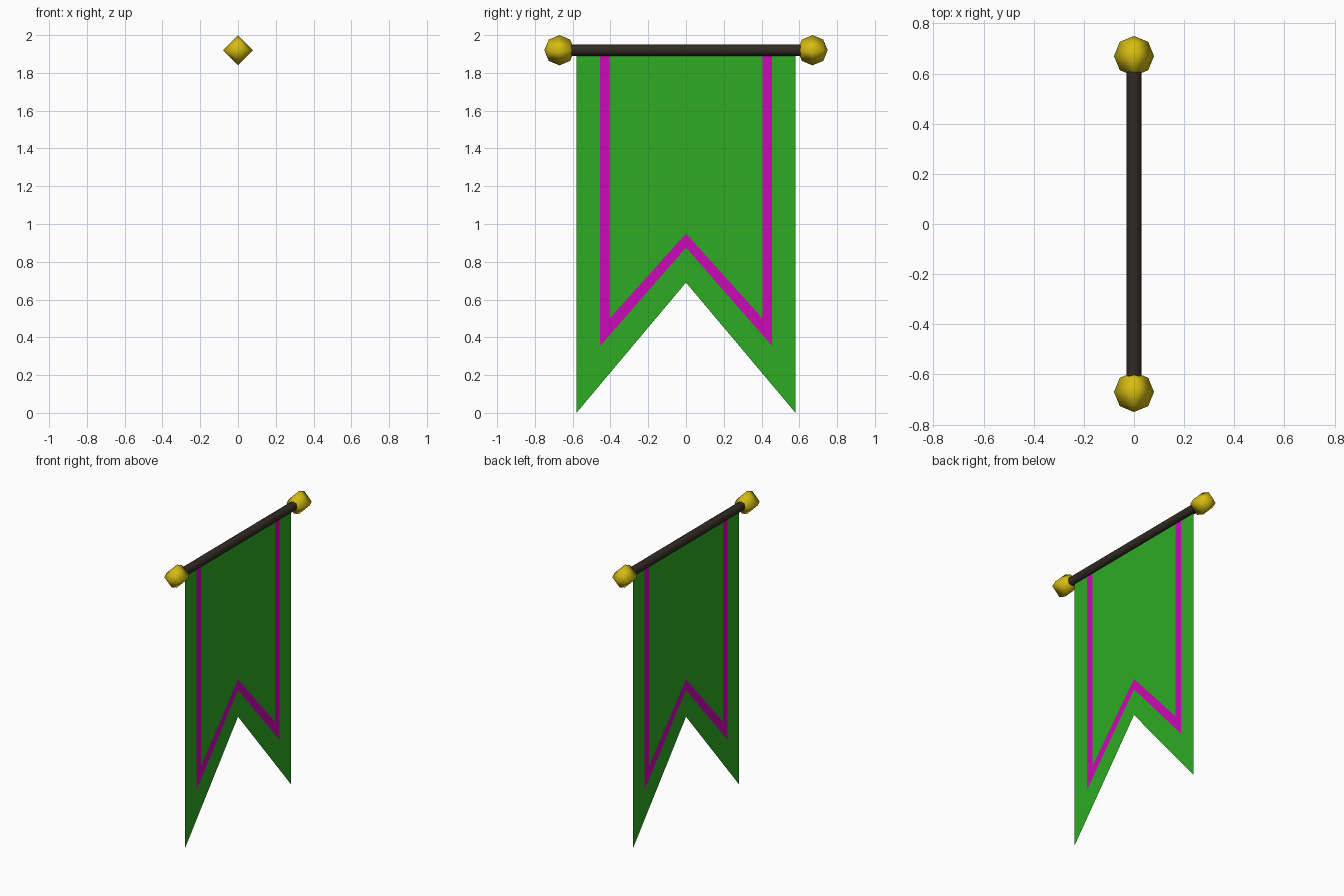
import bpy, bmesh, math
from mathutils import Matrix

if "Cube" in bpy.data.objects:
    bpy.data.objects.remove(bpy.data.objects["Cube"])


def material(name, rgb):
    m = bpy.data.materials.new(name)
    m.diffuse_color = (*rgb, 1)
    m.use_nodes = True
    m.node_tree.nodes["Principled BSDF"].inputs["Base Color"].default_value = m.diffuse_color
    return m


GREEN = material("green cloth", (0.027, 0.41, 0.017))
MAGENTA = material("magenta trim", (0.60, 0.003, 0.47))
GOLD = material("gold", (0.67, 0.50, 0.006))
WOOD = material("dark wood", (0.032, 0.024, 0.018))

ROD_Z = 1.92
ALONG_Y = Matrix.Rotation(math.pi / 2, 4, 'X')


def make_object(name, bm, mats):
    mesh = bpy.data.meshes.new(name)
    bm.to_mesh(mesh)
    bm.free()
    ob = bpy.data.objects.new(name, mesh)
    bpy.context.collection.objects.link(ob)
    for m in mats:
        mesh.materials.append(m)
    return ob


# Banner cloth: nested outlines (y, z) of one half, bridged into bands
outlines = [
    [(0.58, 1.90), (0.58, 0.0), (0, 0.69)],       # cloth edge
    [(0.455, 1.90), (0.455, 0.355), (0, 0.875)],  # trim outer edge
    [(0.405, 1.90), (0.405, 0.50), (0, 0.95)],    # trim inner edge
]
bm = bmesh.new()
rows = [[bm.verts.new((0, y, z)) for y, z in line] for line in outlines]
for band, (outer, inner) in enumerate(zip(rows, rows[1:])):
    for i in range(2):
        f = bm.faces.new((outer[i], inner[i], inner[i + 1], outer[i + 1]))
        f.material_index = band  # border green, trim magenta
bm.faces.new((rows[2][0], bm.verts.new((0, 0, 1.90)), rows[2][2], rows[2][1]))
banner = make_object("banner", bm, [GREEN, MAGENTA])
mirror = banner.modifiers.new("mirror", 'MIRROR')
mirror.use_axis = (False, True, False)

# Horizontal rod
bm = bmesh.new()
bmesh.ops.create_cone(bm, cap_ends=True, segments=8, radius1=0.03, radius2=0.03,
                      depth=1.24, matrix=ALONG_Y)
for f in bm.faces:
    f.smooth = len(f.verts) == 4
rod = make_object("rod", bm, [WOOD])
rod.location.z = ROD_Z

# Four-sided rounded knobs on the rod ends
for side, label in ((-1, "front"), (1, "back")):
    bm = bmesh.new()
    bmesh.ops.create_uvsphere(bm, u_segments=4, v_segments=4, radius=0.08, matrix=ALONG_Y)
    for f in bm.faces:
        f.smooth = True
    knob = make_object(label + "_knob", bm, [GOLD])
    knob.location = (0, side * 0.67, ROD_Z)
